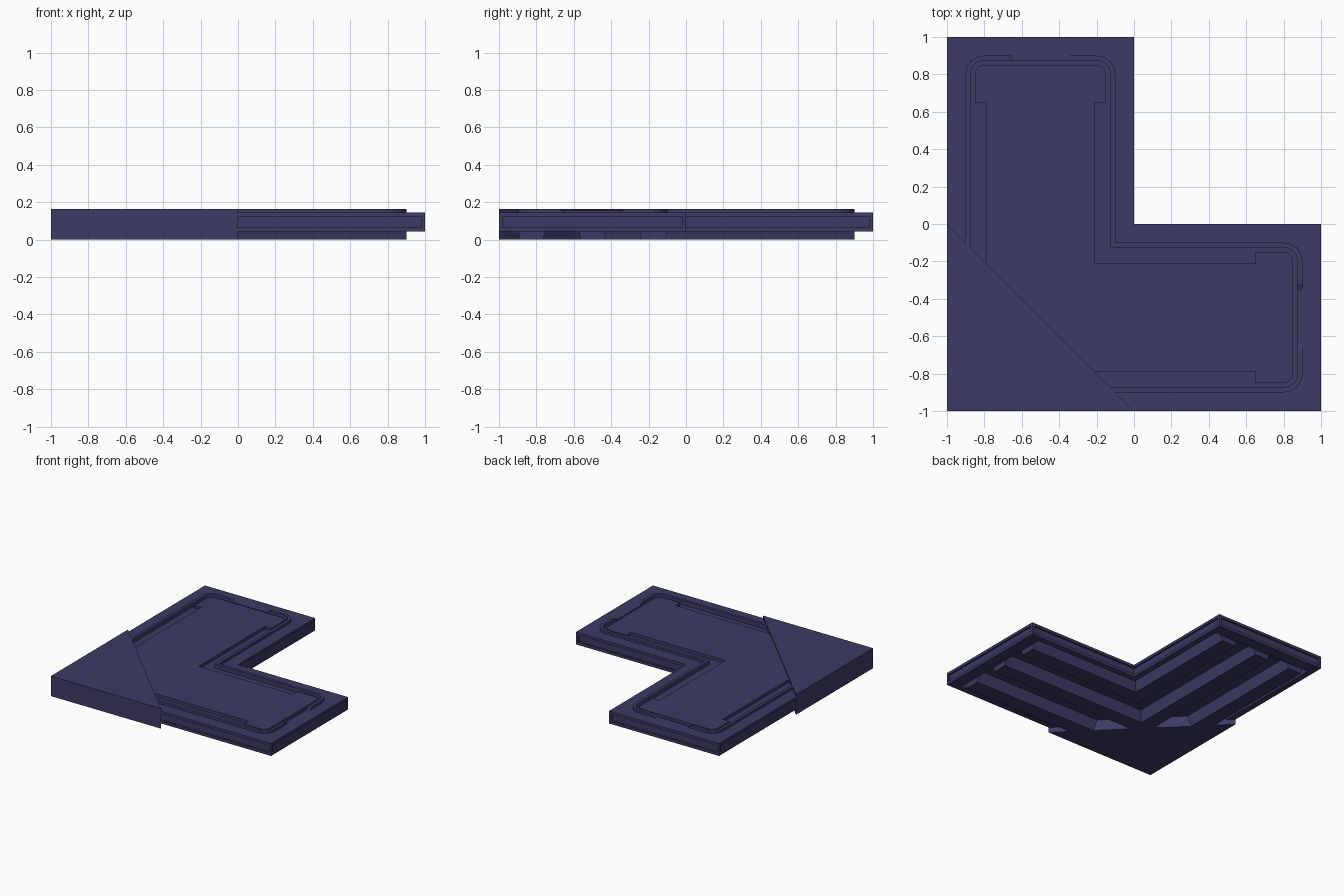
import bpy, bmesh, math

if "Cube" in bpy.data.objects:
    bpy.data.objects.remove(bpy.data.objects["Cube"])

mat = bpy.data.materials.new("slate_violet")
mat.diffuse_color = (0.047, 0.043, 0.13, 1)
mat.use_nodes = True
mat.node_tree.nodes["Principled BSDF"].inputs["Base Color"].default_value = mat.diffuse_color


def finish(name, bm):
    bmesh.ops.recalc_face_normals(bm, faces=bm.faces)
    me = bpy.data.meshes.new(name)
    bm.to_mesh(me)
    bm.free()
    me.materials.append(mat)
    ob = bpy.data.objects.new(name, me)
    bpy.context.collection.objects.link(ob)


def mirrored(half, corner):
    """Complete an L path by reflecting one arm across the x = y diagonal."""
    return half + [corner] + [(p[1], p[0]) + tuple(p[2:]) for p in reversed(half)]


def fillet(x, y, r, sx, n=6):
    """Rounded outer corner of the arm end; sx=-1 left corner, +1 right corner."""
    pts = []
    for i in range(n + 1):
        a = math.pi / 2 * i / n
        if sx < 0:
            pts.append((x + r - r * math.cos(a), y - r + r * math.sin(a), 0))
        else:
            pts.append((x - r + r * math.sin(a), y - r + r * math.cos(a), 0))
    return pts


def l_loop(d, r=0.0, end=None):
    """L outline inset by d (arm ends by end); third value marks the dipped end middles."""
    e = 1 - (d if end is None else end)
    half = [(d - 1, -d, 0)]
    half += fillet(d - 1, e, r, -1) if r else [(d - 1, e, 0)]
    if r:
        half += [(-0.68, e, 0), (-0.64, e, 1), (-0.36, e, 1), (-0.32, e, 0)]
    half += fillet(-d, e, r, 1) if r else [(-d, e, 0)]
    return mirrored(half, (-d, -d, 0))


def prism(name, pts, z0, z1):
    bm = bmesh.new()
    f = bm.faces.new([bm.verts.new((p[0], p[1], z0)) for p in pts])
    ext = bmesh.ops.extrude_face_region(bm, geom=[f])
    for v in ext["geom"]:
        if isinstance(v, bmesh.types.BMVert):
            v.co.z = z1
    finish(name, bm)


def loft(name, rails):
    """Closed section carried along several parallel rails of 3D points."""
    bm = bmesh.new()
    vs = [[bm.verts.new(p) for p in rail] for rail in rails]
    k, n = len(vs), len(vs[0])
    for i in range(k):
        a, b = vs[i], vs[(i + 1) % k]
        for j in range(n - 1):
            bm.faces.new((a[j], a[j + 1], b[j + 1], b[j]))
    bm.faces.new([v[0] for v in vs])
    bm.faces.new([v[-1] for v in vs])
    finish(name, bm)


def band(name, outer, inner, z0, z1, dip):
    """Strip between two matching outlines, its top lowered where marked."""
    def rail(loop, top):
        return [(x, y, (z1 - dip * m) if top else z0) for x, y, m in loop]
    loft(name, [rail(outer, 0), rail(outer, 1), rail(inner, 1), rail(inner, 0)])


# solid corner block
prism("corner_wedge", [(-1, -1), (0, -1), (-1, 0)], 0, 0.165)

# slab: core, flanges above and below, and posts framing the edge recesses
prism("slab_core", l_loop(0.015), 0.09, 0.13)
band("lower_flange", l_loop(0), l_loop(0.05, end=0.1), 0.043, 0.066, 0)
band("edge_web", l_loop(0.015), l_loop(0.05, end=0.1), 0.06, 0.1, 0)
band("upper_flange", l_loop(0), l_loop(0.125), 0.123, 0.145, 0)
for i, (x, y) in enumerate([(-1, 0.98), (-0.02, 0.98), (0.98, -1), (0.98, -0.02)]):
    prism(f"edge_post_{i}", [(x, y), (x + .02, y), (x + .02, y + .02), (x, y + .02)],
          0.066, 0.123)

# raised rim with dips at the arm ends
band("raised_rim", l_loop(0.1, 0.1), l_loop(0.125, 0.075), 0.14, 0.165, 0.0205)

# floor plate, wider at the arm ends
arm = [(-0.79, -0.21), (-0.79, 0.65), (-0.85, 0.65)]
arm += fillet(-0.85, 0.85, 0.05, -1) + fillet(-0.15, 0.85, 0.05, 1)
arm += [(-0.15, 0.65), (-0.21, 0.65)]
prism("floor_plate", mirrored(arm, (-0.21, -0.21)), 0.125, 0.155)

# tapered underside ribs, one run per arm
for k, c in enumerate((0.175, 0.5, 0.825)):
    for swap in (False, True):
        rails = []
        for d, z in ((c - .085, .095), (c + .085, .095), (c + .062, 0), (c - .062, 0)):
            start = -d if c < 0.6 else d - 1
            rails.append([(-d, t, z) if swap else (t, -d, z) for t in (start, 0.9)])
        loft(f"under_rib_{k}_{'y' if swap else 'x'}", rails)
